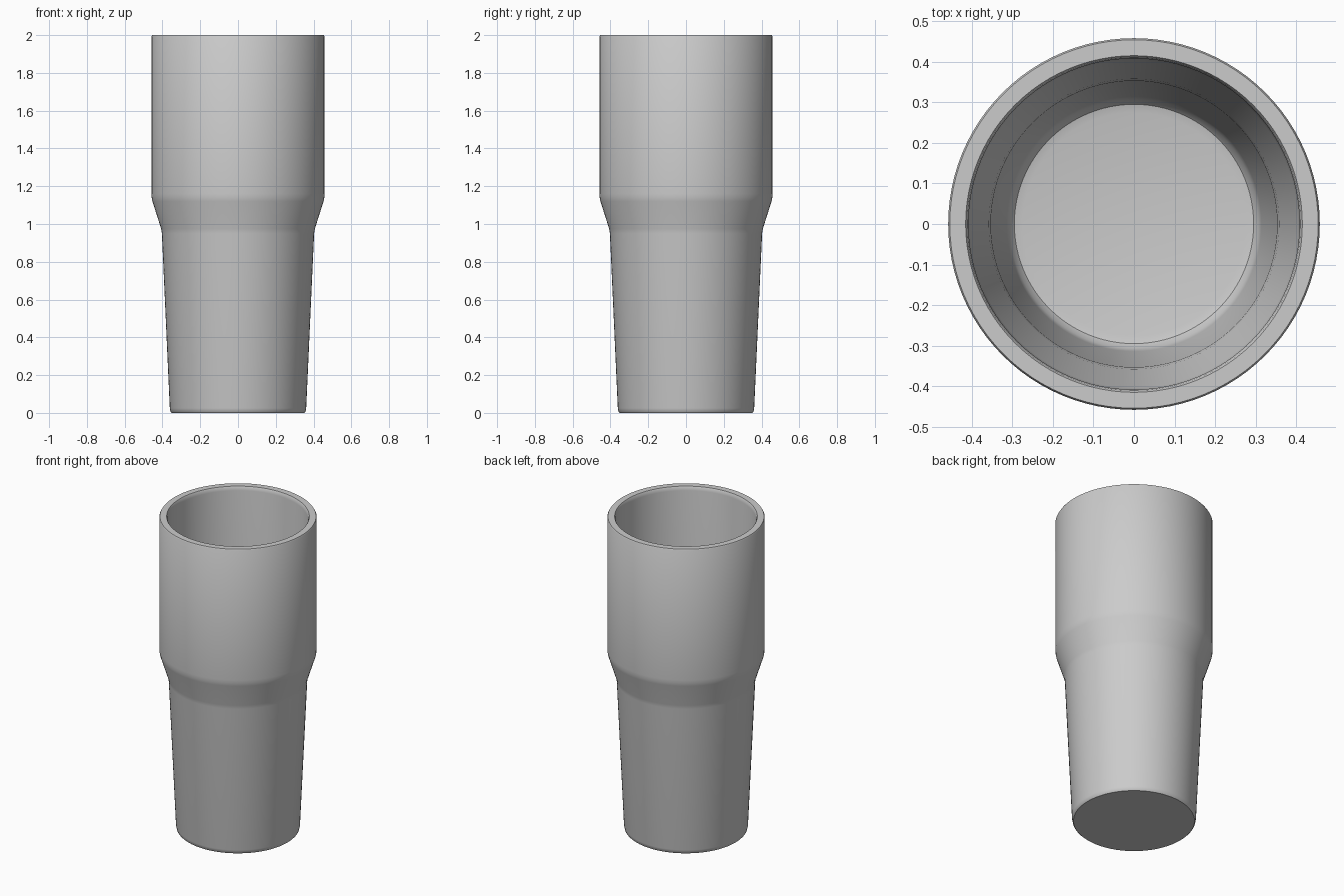
import bpy, bmesh, math

if "Cube" in bpy.data.objects:
    bpy.data.objects.remove(bpy.data.objects["Cube"])

SEGMENTS = 96


def lathe(name, profile):
    """Revolve a (radius, height) profile around z; radius 0 closes it with a pole."""
    bm = bmesh.new()
    verts = [bm.verts.new((r, 0, z)) for r, z in profile]
    edges = [bm.edges.new(pair) for pair in zip(verts, verts[1:])]
    bmesh.ops.spin(bm, geom=verts + edges, cent=(0, 0, 0), axis=(0, 0, 1),
                   angle=math.tau, steps=SEGMENTS, use_duplicate=False)
    bmesh.ops.remove_doubles(bm, verts=bm.verts, dist=1e-5)
    bmesh.ops.recalc_face_normals(bm, faces=bm.faces)
    mesh = bpy.data.meshes.new(name)
    bm.to_mesh(mesh)
    bm.free()
    obj = bpy.data.objects.new(name, mesh)
    bpy.context.collection.objects.link(obj)
    bpy.context.view_layer.objects.active = obj
    obj.select_set(True)
    bpy.ops.object.shade_smooth_by_angle(angle=math.radians(35))
    return obj


# Outside: base, tapered grip, flared shoulder, straight upper body
outside = [(0, 0), (0.352, 0), (0.357, 0.005), (0.361, 0.025),
           (0.403, 0.95), (0.407, 0.975), (0.453, 1.12), (0.457, 1.14),
           (0.458, 1.16), (0.458, 1.993), (0.454, 2.0)]

# Inside: rim lip, wall following the outside, rounded corner and floor
inside = [(0.415, 2.0), (0.411, 1.993), (0.408, 1.975), (0.408, 1.16),
          (0.404, 1.13), (0.358, 0.985), (0.353, 0.95), (0.314, 0.1),
          (0.307, 0.07), (0.295, 0.055), (0.275, 0.05), (0, 0.05)]

lathe("tumbler_body", outside + inside)
